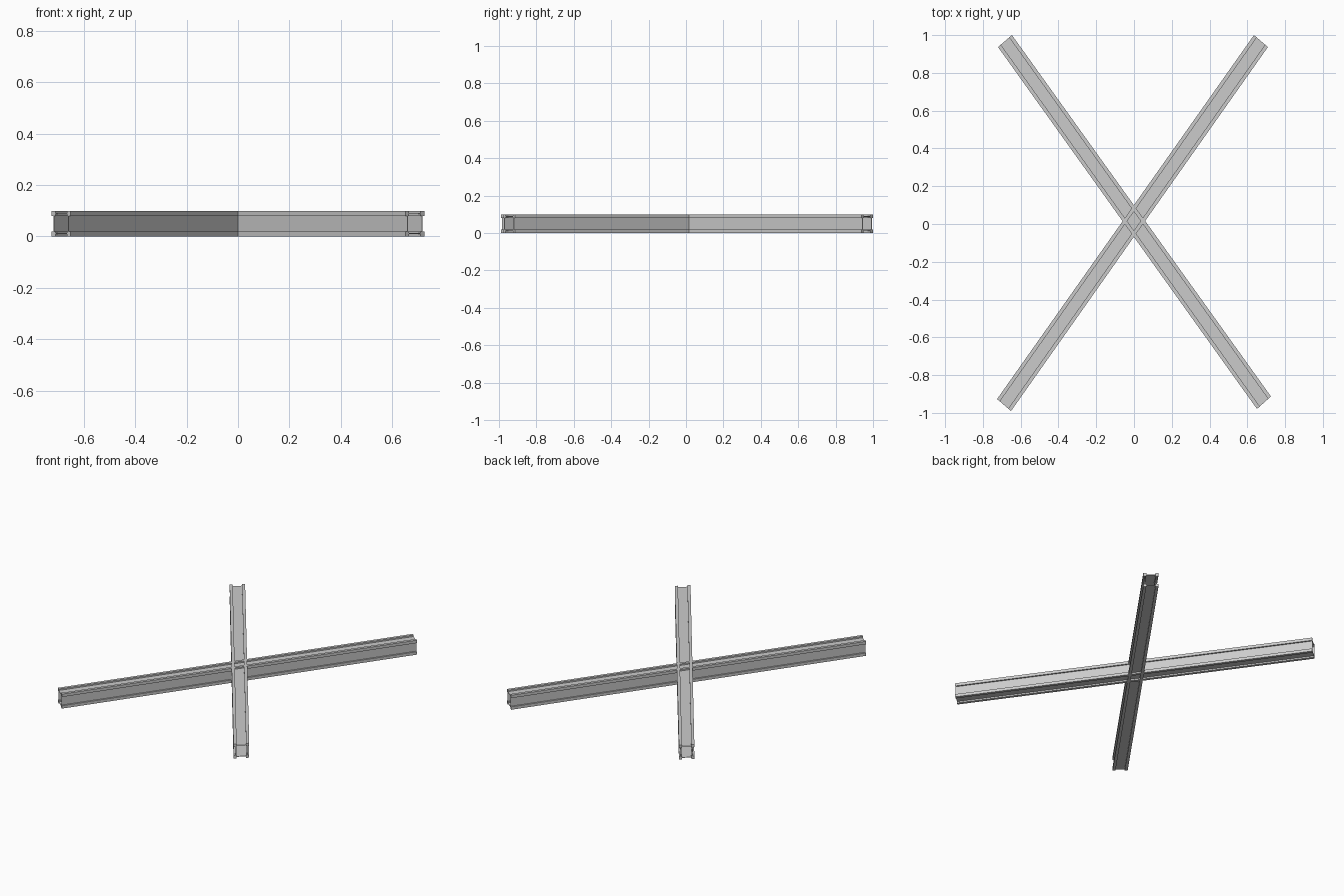
import bpy
from mathutils import Vector

if "Cube" in bpy.data.objects:
    bpy.data.objects.remove(bpy.data.objects["Cube"])

H = 0.10       # beam height
RAIL = 0.02    # corner rail size
INSET = 0.010  # panel recess
SHEET = 0.003  # panel thickness

# Each beam: (left, right) corners at its front end, then at its back end
BEAMS = {
    "rising": [((-0.725, -0.927), (-0.651, -0.99)), ((0.635, 1.0), (0.709, 0.937))],
    "falling": [((0.651, -0.979), (0.725, -0.913)), ((-0.72, 0.937), (-0.646, 1.0))],
}


def bar(name, ends, u0, u1, z0, z1):
    """Straight bar filling u0..u1 across the beam (in units) and z0..z1."""
    verts = []
    for left, right in ends:
        l, r = Vector(left), Vector(right)
        for u, z in ((u0, z0), (u1, z0), (u1, z1), (u0, z1)):
            p = l.lerp(r, u / H)
            verts.append((p.x, p.y, z))
    faces = [(0, 1, 2, 3), (7, 6, 5, 4)]
    faces += [(i, i + 4, (i + 1) % 4 + 4, (i + 1) % 4) for i in range(4)]
    mesh = bpy.data.meshes.new(name)
    mesh.from_pydata(verts, [], faces)
    mesh.update()
    ob = bpy.data.objects.new(name, mesh)
    bpy.context.collection.objects.link(ob)


for beam, ends in BEAMS.items():
    # four corner rails
    for side, u in (("left", 0), ("right", H - RAIL)):
        for level, z in (("lower", 0), ("upper", H - RAIL)):
            bar(f"{beam}_{level}_{side}_rail", ends, u, u + RAIL, z, z + RAIL)
    # recessed panels between the rails, leaving the ends open
    a, b = RAIL, H - RAIL
    for low, d in (("near", INSET), ("far", H - INSET - SHEET)):
        side = "left" if low == "near" else "right"
        level = "bottom" if low == "near" else "top"
        bar(f"{beam}_{side}_panel", ends, d, d + SHEET, a, b)
        bar(f"{beam}_{level}_panel", ends, a, b, d, d + SHEET)
